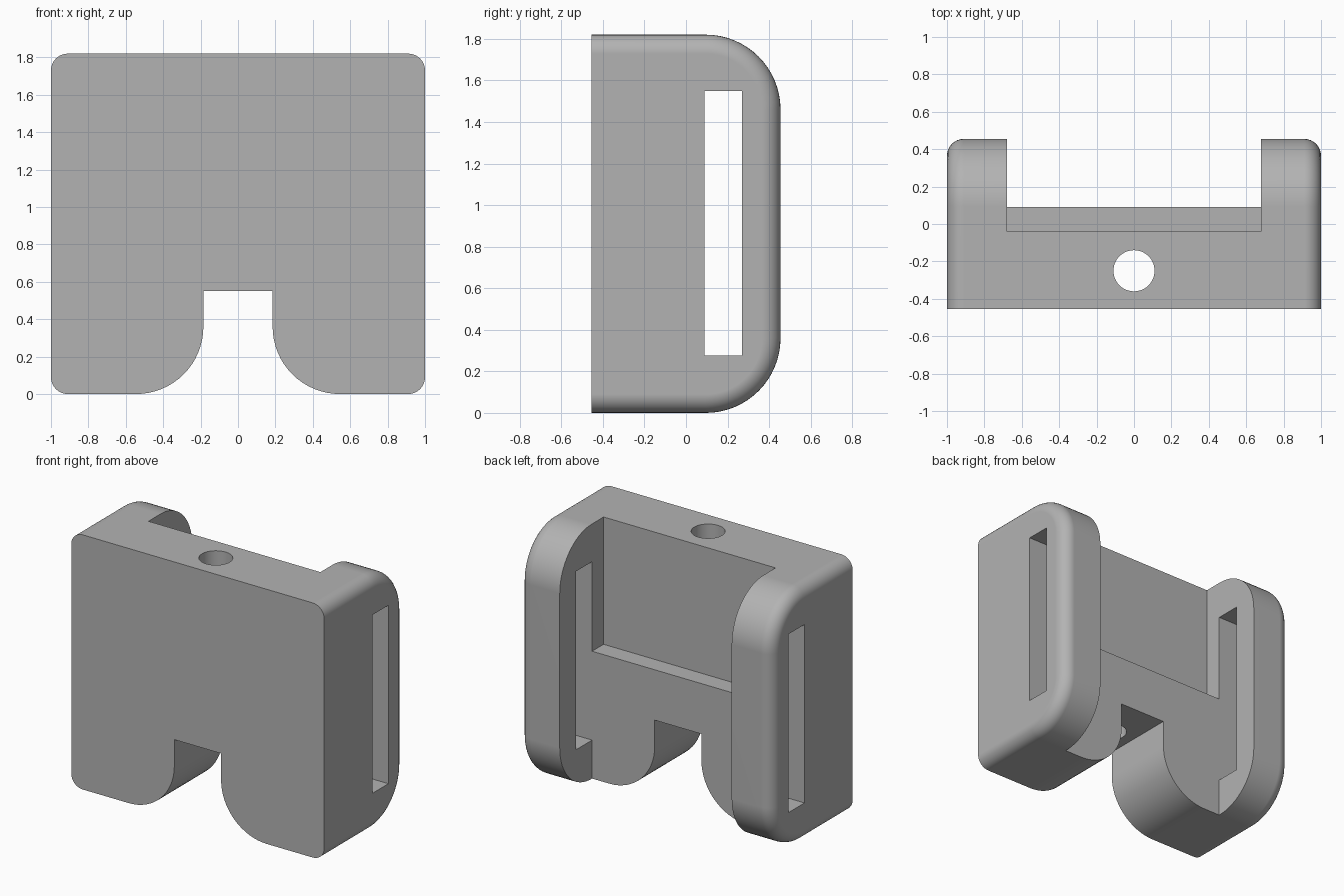
import bpy
import bmesh
from math import cos, sin, pi
from mathutils import Vector

cube = bpy.data.objects.get("Cube")
if cube:
    bpy.data.objects.remove(cube, do_unlink=True)

HEIGHT, DEPTH = 1.82, 0.455      # full height, half depth
BIG, SMALL = 0.36, 0.09          # fillet radii
EAR = 0.68                       # inner face of the side ears
WALL, SHELF = 0.09, 0.91         # back of lower wall, height of ledge


def arc(u, v, radius, start, end, steps=16):
    angles = [start + (end - start) * i / steps for i in range(steps + 1)]
    return [(u + radius * cos(a), v + radius * sin(a)) for a in angles]


def prism(name, outline, axis, low, high):
    """Extrude a 2D outline along the x, y or z axis."""
    place = {"x": lambda u, v, d: (d, u, v),
             "y": lambda u, v, d: (u, d, v),
             "z": lambda u, v, d: (u, v, d)}[axis]
    bm = bmesh.new()
    face = bm.faces.new([bm.verts.new(place(u, v, low)) for u, v in outline])
    new = bmesh.ops.extrude_face_region(bm, geom=[face])["geom"]
    verts = [g for g in new if isinstance(g, bmesh.types.BMVert)]
    bmesh.ops.translate(bm, verts=verts, vec=Vector(place(0, 0, high - low)))
    bmesh.ops.recalc_face_normals(bm, faces=bm.faces)
    mesh = bpy.data.meshes.new(name)
    bm.to_mesh(mesh)
    bm.free()
    obj = bpy.data.objects.new(name, mesh)
    bpy.context.collection.objects.link(obj)
    return obj


def rect(u0, u1, v0, v1):
    return [(u0, v0), (u1, v0), (u1, v1), (u0, v1)]


# Bracket body: side profile with large rounded back corners
profile = ([(-DEPTH, 0)] + arc(DEPTH - BIG, BIG, BIG, -pi / 2, 0)
           + arc(DEPTH - BIG, HEIGHT - BIG, BIG, 0, pi / 2) + [(-DEPTH, HEIGHT)])
body = prism("bracket_body", profile, "x", -1, 1)

# Round the outer rims of both sides, leaving the front edges sharp
bm = bmesh.new()
bm.from_mesh(body.data)
rims = [e for e in bm.edges
        if abs(sum(v.co.x for v in e.verts)) > 1.9
        and any(v.co.y > -DEPTH + 0.01 for v in e.verts)]
bmesh.ops.bevel(bm, geom=rims, offset=SMALL, segments=8, profile=0.5,
                affect="EDGES", clamp_overlap=True)
bm.to_mesh(body.data)
bm.free()

# Stepped back recess, flared bottom notch, vertical hole, strap slots
recess = [(WALL, -1), (1, -1), (1, 3), (-0.04, 3), (-0.04, SHELF), (WALL, SHELF)]
half = 0.185
notch = ([(-half - BIG, -0.2)]
         + arc(-half - BIG, BIG, BIG, -pi / 2, 0)
         + [(-half, 0.55), (half, 0.55)]
         + arc(half + BIG, BIG, BIG, pi, pi * 1.5)
         + [(half + BIG, -0.2)])
slot = rect(WALL, 0.27, 0.275, 1.55)
cutters = [
    prism("recess_cutter", recess, "x", -EAR, EAR),
    prism("notch_cutter", notch, "y", -1, 1),
    prism("hole_cutter", arc(0, -0.25, 0.11, 0, 2 * pi, 48)[:-1], "z", 0.4, 2.2),
    prism("slot_cutter_left", slot, "x", 0.5, 1.2),
    prism("slot_cutter_right", slot, "x", -1.2, -0.5),
]
bpy.context.view_layer.objects.active = body
body.select_set(True)
for cutter in cutters:
    cutter.hide_render = True
    cut = body.modifiers.new(cutter.name, "BOOLEAN")
    cut.operation, cut.solver, cut.object = "DIFFERENCE", "EXACT", cutter
    bpy.ops.object.modifier_apply(modifier=cut.name)
    bpy.data.objects.remove(cutter, do_unlink=True)

# Plain grey plastic
grey = bpy.data.materials.new("grey_plastic")
grey.use_nodes = True
colour = (0.45, 0.45, 0.45, 1)
grey.diffuse_color = colour
grey.node_tree.nodes["Principled BSDF"].inputs["Base Color"].default_value = colour
body.data.materials.clear()
body.data.materials.append(grey)

# Smooth fillets with crisp edges and flat large faces
bpy.ops.object.shade_smooth_by_angle(angle=pi / 6)
normals = body.modifiers.new("flat_face_normals", "WEIGHTED_NORMAL")
normals.keep_sharp = True
